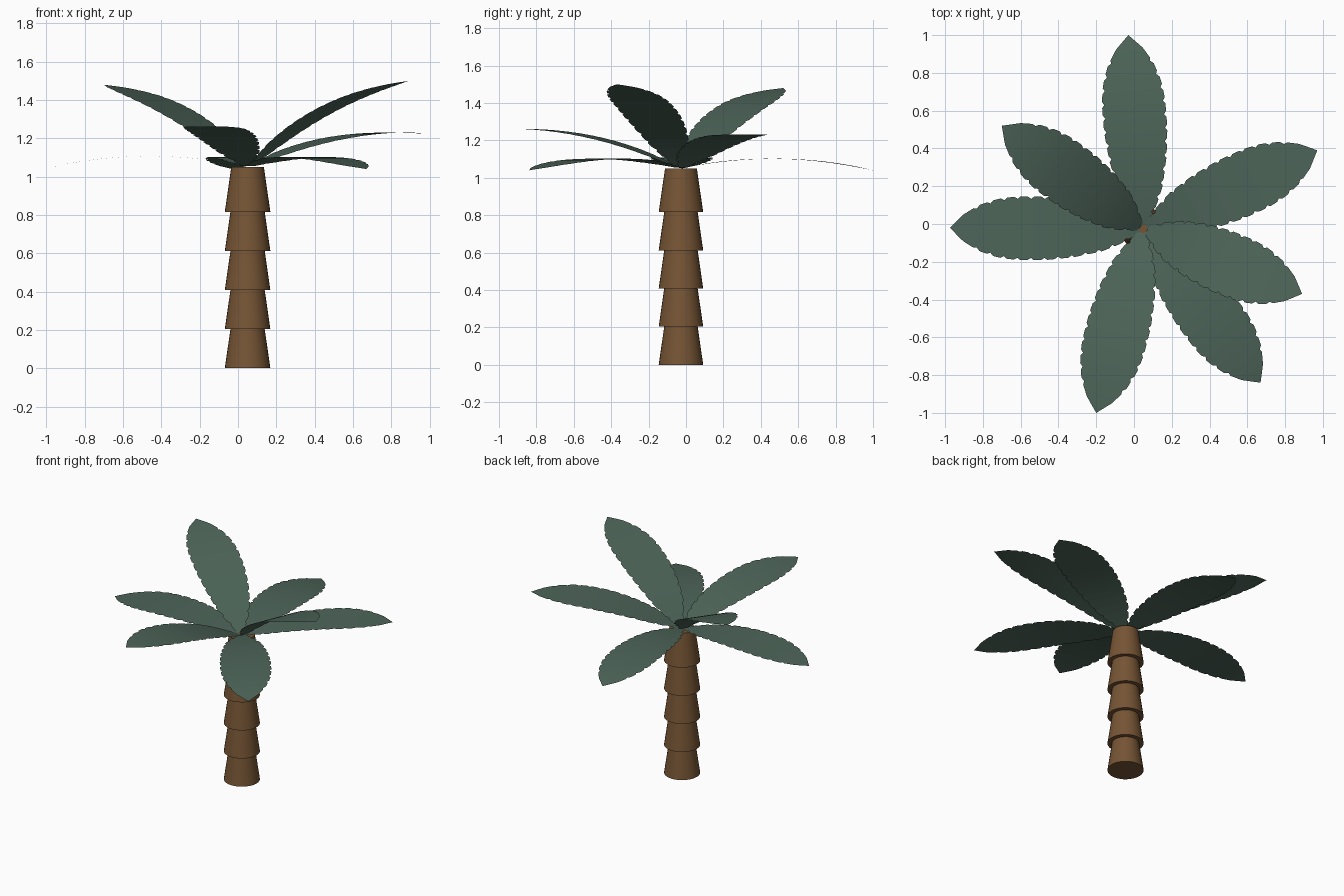
import bpy, math
from mathutils import Vector

if "Cube" in bpy.data.objects:
    bpy.data.objects.remove(bpy.data.objects["Cube"])


def material(name, rgb):
    m = bpy.data.materials.new(name)
    m.diffuse_color = (*rgb, 1)
    m.use_nodes = True
    m.node_tree.nodes["Principled BSDF"].inputs["Base Color"].default_value = m.diffuse_color
    return m


BARK = material("bark_brown", (0.18, 0.09, 0.035))
LEAF = material("leaf_green", (0.075, 0.13, 0.10))
CX, CY = 0.05, -0.027          # trunk axis
TOP = 1.055                    # height where the leaves start


# Trunk: five stacked, overlapping tapered rings
for i in range(5):
    h = 0.235
    bpy.ops.mesh.primitive_cone_add(vertices=32, radius1=0.119, radius2=0.085,
                                    depth=h, location=(CX, CY, i * 0.204 + h / 2))
    ring = bpy.context.object
    ring.name = f"trunk_ring_{i + 1}"
    ring.data.materials.append(BARK)
    bpy.ops.object.shade_smooth_by_angle(angle=math.radians(40))

# Leaf outline: (position along the leaf, half width)
OUTLINE = [(0, .025), (.05, .05), (.1, .08), (.2, .12), (.35, .152), (.5, .168),
           (.65, .168), (.75, .155), (.85, .12), (.93, .07), (1, 0)]


def half_width(t):
    for (a, wa), (b, wb) in zip(OUTLINE, OUTLINE[1:]):
        if t <= b:
            return wa + (wb - wa) * (t - a) / (b - a)
    return 0


def leaf(name, tip):
    """Thin arched leaf with notched edges, running from the crown to the tip."""
    tip = Vector(tip)
    out = Vector((tip.x - CX, tip.y - CY, 0)).normalized()
    base = Vector((CX, CY, TOP)) + out * 0.02
    axis = tip - base
    side = axis.cross(Vector((0, 0, 1))).normalized()
    up = side.cross(axis).normalized()
    sag = 0.055 + 0.04 * axis.z
    # three rows per tooth, the first one cut in as a notch
    teeth = 14
    rows = []
    for i in range(teeth):
        for off, cut in ((0, 0.012), (0.25, 0), (0.8, 0)):
            t = (i + off) / teeth
            rows.append((t, half_width(t) - (cut if 0.05 < t < 0.92 else 0)))
    verts, faces = [], []
    for t, w in rows:
        c = base + axis * t + up * (4 * sag * t * (1 - t))
        verts += [c - side * w, c + side * w]
    n = len(rows)
    for i in range(n - 1):
        faces.append((2 * i, 2 * i + 1, 2 * i + 3, 2 * i + 2))
    verts.append(tip)
    faces.append((2 * n - 2, 2 * n - 1, 2 * n))
    me = bpy.data.meshes.new(name)
    me.from_pydata(verts, [], faces)
    me.materials.append(LEAF)
    me.shade_smooth()
    ob = bpy.data.objects.new(name, me)
    bpy.context.collection.objects.link(ob)


# Crown: seven leaves given by their tips
TIPS = [(-0.03, 1.0, 1.04), (0.97, 0.39, 1.225), (0.89, -0.37, 1.50),
        (0.67, -0.84, 1.04), (-0.20, -1.0, 1.26), (-0.975, -0.02, 1.05),
        (-0.70, 0.52, 1.48)]
for k, p in enumerate(TIPS):
    leaf(f"leaf_{k + 1}", p)
